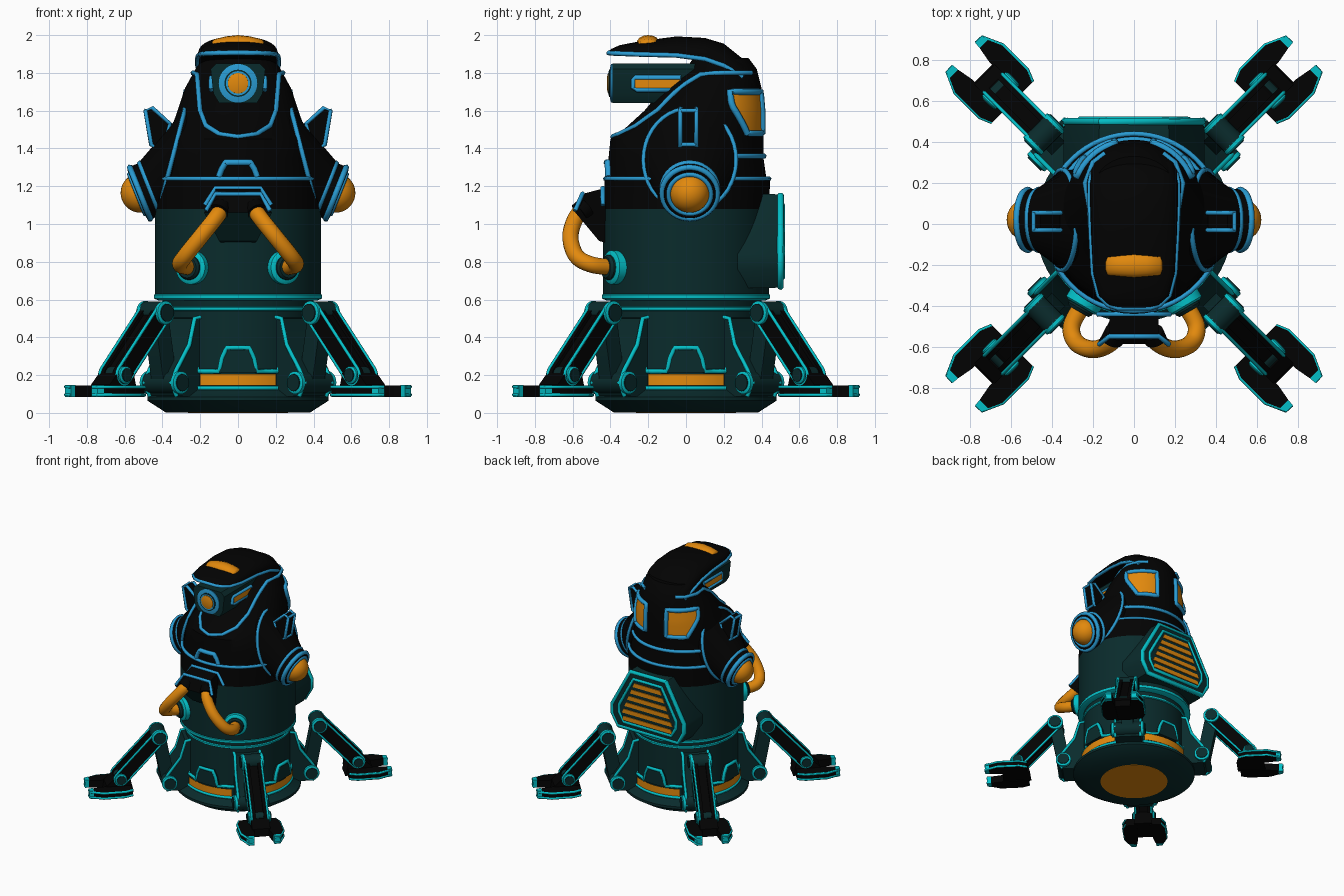
import bpy, bmesh, math
from mathutils import Vector as V, Matrix
from mathutils.bvhtree import BVHTree

if "Cube" in bpy.data.objects:
    bpy.data.objects.remove(bpy.data.objects["Cube"])

def material(name, c):
    m = bpy.data.materials.new(name)
    m.diffuse_color = (*c, 1)
    m.use_nodes = True
    m.node_tree.nodes["Principled BSDF"].inputs["Base Color"].default_value = m.diffuse_color
    return m
BLACK = material("black", (0.0008, 0.0008, 0.0008))
TEAL = material("dark teal", (0.003, 0.024, 0.025))
CYAN = material("cyan trim", (0.001, 0.53, 0.58))
BLUE = material("blue trim", (0.022, 0.33, 0.65))
ORANGE = material("orange", (0.76, 0.25, 0.004))
M = Matrix()                      # current placement, used for mirroring and legs
MIRROR = [Matrix(), Matrix.Diagonal((-1, 1, 1, 1))]
XZ = lambda u, v, w: V((u, w, v))
YZ = lambda u, v, w: V((w, u, v))
XY = lambda u, v, w: V((u, v, w))

def loft(name, rings, mat, ang=35, caps=True, closed=True):
    bm = bmesh.new()
    rows = [[bm.verts.new(M @ V(p)) for p in r] for r in rings]
    n = len(rows[0])
    for a, b in zip(rows, rows[1:]):
        for i in range(n if closed else n - 1):
            j = (i + 1) % n
            bm.faces.new((a[i], a[j], b[j], b[i]))
    if caps:
        bm.faces.new(rows[0]); bm.faces.new(rows[-1])
    bmesh.ops.recalc_face_normals(bm, faces=bm.faces)
    me = bpy.data.meshes.new(name)
    bm.to_mesh(me); bm.free()
    me.shade_smooth(); me.set_sharp_from_angle(angle=math.radians(ang))
    me.materials.append(mat)
    ob = bpy.data.objects.new(name, me)
    bpy.context.collection.objects.link(ob)
    return ob

def prism(name, pts, ax, a, b, mat):
    return loft(name, [[ax(u, v, w) for u, v in pts] for w in (a, b)], mat)

def ring(c, u, v, n=40):
    c, u, v = V(c), V(u), V(v)
    return [c + u * math.cos(2*math.pi*i/n) + v * math.sin(2*math.pi*i/n) for i in range(n)]

def turned(name, c, axis, prof, mat, n=40):
    """Turned part: prof = (radius, distance along axis)."""
    axis = V(axis).normalized()
    u = axis.orthogonal().normalized(); v = axis.cross(u)
    return loft(name, [ring(V(c) + axis*h, u*r, v*r, n) for r, h in prof], mat)

def tube(name, pts, r, mat, n=6, cyclic=False):
    pts = [V(p) for p in pts]
    if cyclic: pts.append(pts[0].copy())
    nrm, rings = V((0.31, 0.22, 0.92)), []
    for i, p in enumerate(pts):
        t = (pts[min(i+1, len(pts)-1)] - pts[max(i-1, 0)])
        if cyclic and i in (0, len(pts)-1): t = pts[1] - pts[-2]
        t.normalize()
        nrm = (nrm - t*nrm.dot(t)).normalized()
        rings.append(ring(p, nrm*r, t.cross(nrm)*r, n))
    return loft(name, rings, mat, 70)

def smooth_path(pts, k=8):
    pts = [V(p) for p in pts]
    q = [pts[0]*2 - pts[1]] + pts + [pts[-1]*2 - pts[-2]]
    out = []
    for a, b, c, d in zip(q, q[1:], q[2:], q[3:]):
        for i in range(k):
            t = i / k
            out.append(0.5*(2*b + (c-a)*t + (2*a-5*b+4*c-d)*t*t + (3*b-a-3*c+d)*t**3))
    return out + [pts[-1]]

def dense(pts, k=6):
    return [(a[0]+(b[0]-a[0])*i/k, a[1]+(b[1]-a[1])*i/k) for a, b in zip(pts, pts[1:]) for i in range(k)] + [pts[-1]]

# lower body and base, turned about z
Z = (0, 0, 1)
turned("base", (0, 0, 0), Z, [(.38, .001), (.48, .065), (.48, .085), (.42, .12), (.40, .14), (.40, .61)], TEAL, 64)
turned("base_underside_lamp", (0, 0, 0), Z, [(.265, 0), (.265, .003)], ORANGE, 48)
turned("waist_ring", (0, 0, 0), Z, [(.42, .595), (.445, .605), (.445, .625), (.43, .635)], CYAN, 64)
turned("base_top_line", (0, 0, 0), Z, [(.40, .54), (.408, .545), (.408, .558), (.40, .563)], CYAN, 64)
turned("lower_body", (0, 0, 0), Z, [(.44, .625), (.44, 1.08)], TEAL, 64)

# upper body shell: z, half width, front y, back y
SEC = [(1.08, .44, -.44, .44), (1.235, .44, -.43, .445), (1.245, .415, -.415, .425), (1.35, .40, -.41, .41),
       (1.45, .37, -.40, .41), (1.5, .355, -.33, .41), (1.6, .32, -.22, .41), (1.72, .28, -.12, .40),
       (1.82, .225, 0, .375), (1.88, .19, .04, .33)]
rings = [ring((0, (f+b)/2, z), (w, 0, 0), (0, (b-f)/2, 0), 64) for z, w, f, b in SEC]
shell = loft("upper_body", rings, BLACK, 40)
tree = BVHTree.FromPolygons([v.co for v in shell.data.vertices], [p.vertices[:] for p in shell.data.polygons])

def cast(o, d, off):
    h, nr = tree.ray_cast(V(o), V(d))[:2]
    return h + nr*off
def front(x, z, off=.002): return cast((x, -2, z), (0, 1, 0), off)
def around(az, z, off=.002):
    d = V((math.cos(math.radians(az)), math.sin(math.radians(az)), 0))
    return cast(V((0, .05, z)) + d*2, -d, off)

# seams and bib outline on the shell
tube("chest_seam", [around(a, 1.238) for a in range(0, 360, 6)], .013, BLUE, cyclic=True)
tube("back_seam", [around(a, 1.36) for a in range(15, 166, 5)], .015, BLUE)
half = [(.215, 1.79), (.2, 1.6), (.17, 1.52), (.1, 1.475), (0, 1.46)]
u_line = [front(x, z) for x, z in dense(half, 4)]
u_line = [V((.14, .345, 1.8)), V((.2, .3, 1.8)), V((.238, .2, 1.8))] + u_line
tube("bib_rim", u_line + [V((-p.x, p.y, p.z)) for p in u_line[-2::-1]], .014, BLUE)
tube("chest_bracket", [front(x, z, .008) for x, z in dense([(-.1, 1.25), (-.085, 1.29), (-.065, 1.325), (.065, 1.325),
     (.085, 1.29), (.1, 1.25)])], .018, BLUE)

# hood: y, half width, bottom z, top z
HOOD = [(-.41, .08, 1.897, 1.915), (-.395, .125, 1.896, 1.927), (-.35, .172, 1.894, 1.947), (-.24, .2, 1.89, 1.968),
        (-.05, .21, 1.885, 1.993), (.1, .215, 1.865, 1.985), (.2, .215, 1.83, 1.955), (.3, .195, 1.77, 1.875),
        (.36, .145, 1.71, 1.79), (.395, .09, 1.67, 1.72)]
rings = []
for y, w, zb, zt in HOOD:
    h = min(.012, (zt-zb)*.4)
    arch = [(-w, zb)] + [(-w*math.cos(math.pi*i/16), zb+h+(zt-zb-h)*math.sin(math.pi*i/16)**.75) for i in range(17)]
    rings.append([V((x, y, z)) for x, z in arch + [(w, zb)]])
loft("hood", rings, BLACK, 45)
edge = [V((w, y, zb+.008)) for y, w, zb, zt in HOOD[:8]]
tube("hood_edge_trim", edge[::-1] + [V((-p.x, p.y, p.z)) for p in edge], .013, BLUE)
loft("hood_lamp", [ring((x, -.2, 1.955-.9*x*x), (0, r*1.4, 0), (0, 0, r), 16) for x, r in
     [(-.138, .025), (-.128, .038), (-.06, .042), (0, .045), (.06, .042), (.128, .038), (.138, .025)]], ORANGE, 60)

# eye housing
octo = [(-.13, 1.69), (-.1, 1.64), (.1, 1.64), (.13, 1.69), (.145, 1.82), (.115, 1.85), (-.115, 1.85), (-.145, 1.82)]
prism("eye_housing", octo, XZ, -.39, .12, TEAL)
turned("eye_ring", (0, -.385, 1.745), (0, -1, 0), [(.102, 0), (.102, .012), (.078, .018)], BLUE)
turned("eye_socket", (0, -.385, 1.745), (0, -1, 0), [(.072, 0), (.072, .022)], TEAL)
turned("eye_lens_ring", (0, -.385, 1.745), (0, -1, 0), [(.064, 0), (.064, .024)], BLUE)
turned("eye_lens", (0, -.385, 1.745), (0, -1, 0), [(.055, 0), (.054, .028), (.03, .034)], ORANGE)

# front collar box, dark teal on its underside
col = [(-.43, 1.19), (-.545, 1.16), (-.585, 1.06), (-.46, .91), (-.42, .90)]
wid = [.12, .12, .18, .10, .09]
collar = loft("collar_box", [[V((s*w, y, z)) for (y, z), w in zip(col, wid)] for s in (-1, 1)], BLACK)
collar.data.materials.append(TEAL)
for f in collar.data.polygons:
    if f.normal.z < -.2: f.material_index = 1
tube("collar_trim", [(-.17, -.587, 1.07), (-.12, -.548, 1.16), (.12, -.548, 1.16), (.17, -.587, 1.07)], .013, BLUE)
tube("collar_top_trim", [(-.175, -.44, 1.10), (-.12, -.44, 1.19), (.12, -.44, 1.19), (.175, -.44, 1.10)], .013, BLUE)

for M in MIRROR:
    # eye housing side window
    win = [(-.28, 1.72), (-.26, 1.71), (-.03, 1.71), (-.03, 1.775), (-.27, 1.775), (-.28, 1.765)]
    prism("eye_side_window", win, YZ, .12, .146, ORANGE)
    tube("eye_side_frame", [(.142, y, z) for y, z in win], .013, BLUE, cyclic=True)
    # hose and socket
    hose = [(.09, -.54, 1.075), (.12, -.585, 1.03), (.2, -.612, .93), (.28, -.58, .83), (.305, -.5, .785), (.25, -.39, .77)]
    tube("hose", smooth_path(hose), .043, ORANGE, 16)
    turned("hose_socket", (.22, -.34, .77), (.5, -.86, 0), [(.09, 0), (.09, .065), (.075, .075)], CYAN)
    turned("hose_socket_core", (.22, -.34, .77), (.5, -.86, 0), [(.066, 0), (.066, .085), (.055, .1)], TEAL)
    turned("hose_cuff", (.105, -.565, 1.06), (.3, -.7, -.6), [(.055, -.05), (.055, .0)], BLACK, 20)
    # shoulder pod
    up, side = V((-.07, 0, .272)), V((0, .245, 0))
    nrm, up2 = V((.93, 0, -.37)), V((.37, 0, .93))
    B = V((.465, .02, 1.185))
    A = V((.35, .02, 1.34))
    base_ring = ring(A, up, side)
    loft("shoulder_pod", [ring(A - V((.12, 0, 0)), up, side), base_ring, ring(B, up2*.155, V((0, .155, 0)))], BLACK)
    tube("shoulder_pod_rim", base_ring, .013, BLUE, cyclic=True)
    turned("shoulder_disc", B, nrm, [(.14, -.02), (.15, 0), (.15, .06), (.135, .075)], BLACK)
    for h in (.0, .058):
        tube("shoulder_disc_rim", ring(B + nrm*h, up2*.145, V((0, .145, 0))), .017, BLUE, cyclic=True)
    tube("shoulder_ball_ring", ring(B + nrm*.073, up2*.112, V((0, .112, 0))), .014, BLUE, cyclic=True)
    turned("shoulder_ball", B + nrm*.055, nrm, [(.105*math.cos(t*math.pi/20), .105*math.sin(t*math.pi/20)) for t in range(-2, 10)]
           + [(.003, .105)], ORANGE)
    # shoulder fin
    fin = [(.36, 1.53), (.455, 1.615), (.49, 1.60), (.46, 1.42), (.40, 1.38)]
    prism("shoulder_fin", fin, XZ, -.03, .055, BLACK)
    for y in (-.03, .055):
        tube("shoulder_fin_trim", [(x, y, z) for x, z in fin], .012, BLUE, cyclic=True)
    for x, z in (fin[2], fin[3]):
        tube("shoulder_fin_bar", [(x, -.03, z), (x, .055, z)], .011, BLUE)
    # rear window
    left = lambda z: 34 if z > 1.63 else 34 + (1.63 - z)*100
    zs = [1.48 + .0275*i for i in range(9)]
    patch = [[around(left(z) + (75 - left(z))*i/10, z, .007) for i in range(11)] for z in zs]
    loft("rear_window", patch, ORANGE, 60, caps=False, closed=False)
    tube("rear_window_frame", patch[0] + [r[-1] for r in patch[1:]] + patch[-1][-2::-1] + [r[0] for r in patch[-2:0:-1]],
         .018, BLUE, cyclic=True)
M = Matrix()

# back pack with grille
hexa = [(-.17, 1.16), (.17, 1.16), (.345, .84), (.345, .76), (.29, .66), (-.29, .66), (-.345, .76), (-.345, .84)]
def pack(s, y): return [V((x*s, y, .90 + (z-.90)*s)) for x, z in hexa]
loft("back_pack", [pack(1.0, .26), pack(1.0, .46), pack(.96, .51)], TEAL)
tube("back_pack_outer_trim", pack(.965, .50), .018, CYAN, cyclic=True)
tube("back_pack_inner_trim", pack(.77, .51), .014, CYAN, cyclic=True)
loft("grille_recess", [pack(.77, .505), pack(.77, .513)], TEAL)
for i in range(6):
    z = .735 + .06*i
    w = min(.235, .235 - (z - .80)*.42)
    prism("grille_slat", [(-w, z), (w, z), (w-.016, z+.034), (-w+.016, z+.034)], XZ, .507, .519, ORANGE)

def arc(s, z, r): return V((r*math.sin(s/r), -r*math.cos(s/r), z))
# base panels on the four sides
for k in range(4):
    M = Matrix.Rotation(k*math.pi/2, 4, 'Z')
    loft("base_light_strip", [[arc(-.21+.035*i, z, .418) for i in range(13)] for z in (.145, .205)], ORANGE, 60, False, False)
    tube("base_strip_lower_trim", [arc(-.22+.04*i, .132, .415) for i in range(12)], .012, CYAN)
    prism("base_bracket", [(-.1, .215), (.1, .215), (.085, .29), (.06, .345), (-.06, .345), (-.085, .29)], XZ, -.425, -.36, TEAL)
    line = [(-.31, .49), (-.25, .49), (-.24, .26), (-.22, .22), (-.1, .22), (-.085, .29), (-.06, .345)]
    line += [(-s, z) for s, z in line[::-1]]
    tube("base_panel_trim", [arc(s, z, .426 if abs(s) < .11 else .405) for s, z in dense(line, 3)], .013, CYAN)

# four legs, built along +x and turned to the diagonals
def capsule(a, b, r, n=8):
    t = math.atan2(b[1]-a[1], b[0]-a[0])
    return [(c[0]+r*math.cos(t+o+math.pi*i/n), c[1]+r*math.sin(t+o+math.pi*i/n))
            for c, o in ((b, -math.pi/2), (a, math.pi/2)) for i in range(n+1)]
for k in range(4):
    M = Matrix.Rotation(math.pi/4 + k*math.pi/2, 4, 'Z')
    mount = [(.3, .52), (.425, .5), (.465, .36), (.56, .23), (.6, .16), (.56, .09), (.3, .08)]
    prism("leg_mount", mount, XZ, -.1, .1, TEAL)
    hip, knee, ankle = (.55, .16), (.62, .53), (.92, .2)
    prism("thigh", capsule(hip, knee, .05), XZ, -.045, .045, TEAL)
    prism("shin_core", capsule(knee, ankle, .035), XZ, -.03, .03, BLACK)
    for (d, z), r, h, name in ((hip, .058, .12, "hip"), (knee, .06, .075, "knee"), (ankle, .045, .075, "ankle")):
        turned(name + "_joint", (d, 0, z), (0, 1, 0), [(r, -h), (r, h)], TEAL, 24)
        for s in (-1, 1):
            turned(name + "_cap_ring", (d, s*h, z), (0, s, 0), [(r*1.04, -.012), (r*1.04, .006), (r*.85, .012)], CYAN, 24)
            turned(name + "_cap", (d, s*h, z), (0, s, 0), [(r*.8, 0), (r*.78, .018)], TEAL, 24)
    for s in (-1, 1):
        tube("leg_mount_trim", [(d, s*.1, z) for d, z in mount[:6]], .012, CYAN)
        shin = capsule(knee, ankle, .052)
        prism("shin_plate", shin, XZ, s*.03, s*.065, BLACK)
        tube("shin_trim", [(d, s*.063, z) for d, z in shin], .009, CYAN, cyclic=True)
        toe = [(.84, .05), (.84, .14), (.9, .165), (1.07, .165), (1.17, .12), (1.17, .08), (1.06, .06)]
        prism("toe", [(d, s*p) for d, p in toe], XY, .085, .145, BLACK)
        for z in (.095, .137):
            tube("toe_trim", [(d, s*p, z) for d, p in toe[1:6]], .009, CYAN)
        prism("toe_tip", [(1.14, s*.075), (1.14, s*.135), (1.173, s*.122), (1.173, s*.077)], XY, .083, .148, CYAN)
    prism("foot_bridge", [(.82, .09), (1.04, .09), (1.03, .15), (.97, .21), (.85, .21)], XZ, -.07, .07, BLACK)
M = Matrix()
